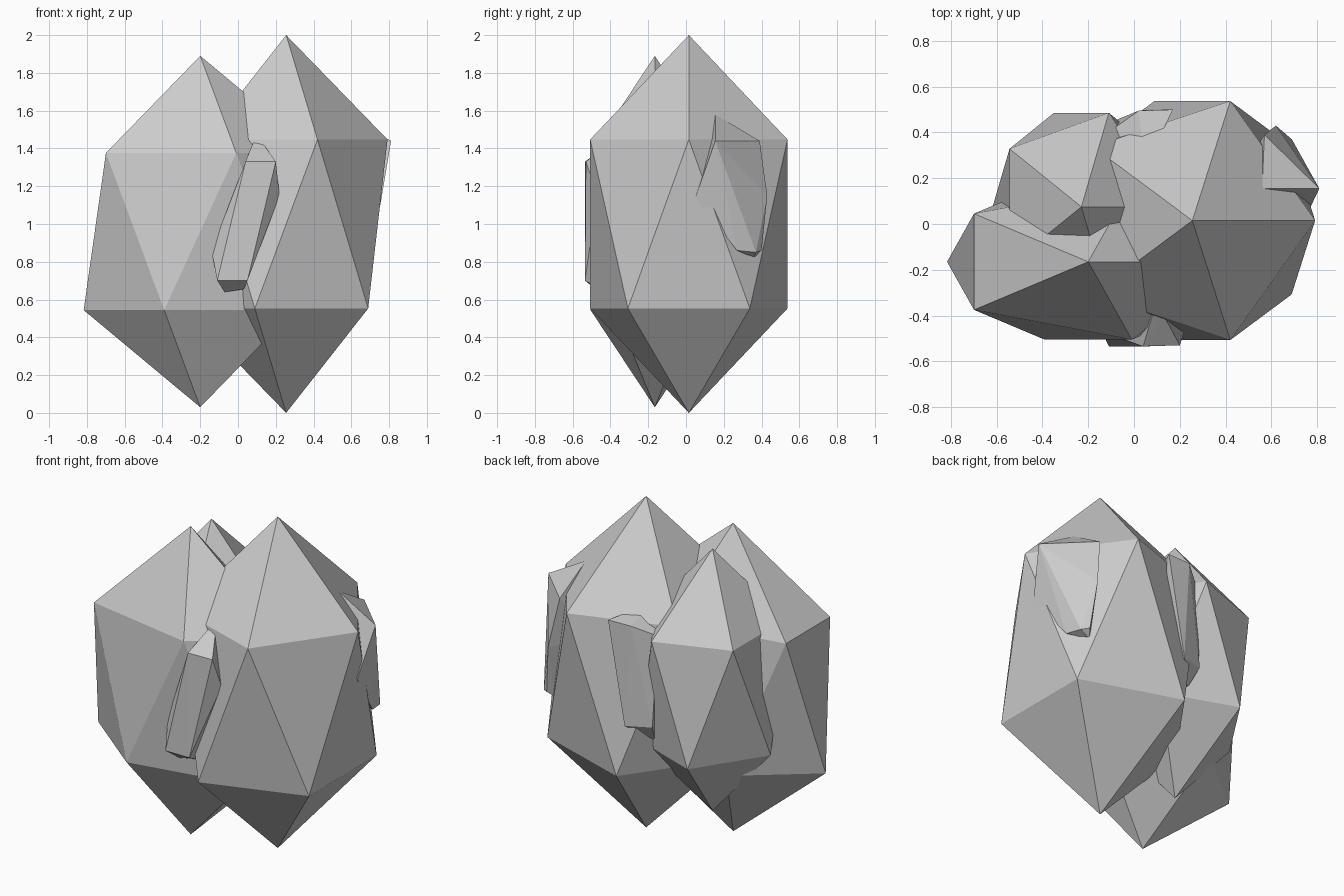
import bpy, bmesh
from mathutils import Vector

if "Cube" in bpy.data.objects:
    bpy.data.objects.remove(bpy.data.objects["Cube"])


def finish(bm, name):
    bmesh.ops.recalc_face_normals(bm, faces=bm.faces)
    mesh = bpy.data.meshes.new(name)
    bm.to_mesh(mesh)
    bm.free()
    obj = bpy.data.objects.new(name, mesh)
    bpy.context.collection.objects.link(obj)
    return obj


def boulder(name, center, radii):
    """Stretched 20-sided stone."""
    bm = bmesh.new()
    bmesh.ops.create_icosphere(bm, subdivisions=1, radius=1.0)
    for v in bm.verts:
        v.co = Vector(c + r * p for c, r, p in zip(center, radii, v.co))
    finish(bm, name)


def chip(name, points):
    """Small faceted shard: convex hull of a few corners."""
    bm = bmesh.new()
    for p in points:
        bm.verts.new(p)
    res = bmesh.ops.convex_hull(bm, input=bm.verts)
    loose = {g for g in res["geom_interior"] if isinstance(g, bmesh.types.BMVert)}
    if loose:
        bmesh.ops.delete(bm, geom=list(loose), context='VERTS')
    finish(bm, name)


# Three main stones
boulder("large_rock", (0.255, 0.015, 1.0), (0.60, 0.614, 1.0))
boulder("left_rock", (-0.20, -0.165, 0.96), (0.69, 0.40, 0.93))
boulder("back_rock", (-0.23, 0.075, 1.045), (0.434, 0.483, 0.79))

# Shard in the front cleft
chip("front_shard", [
    (0.04, -0.535, 1.33), (0.20, -0.53, 1.33), (0.05, -0.535, 0.70), (-0.11, -0.535, 0.70),
    (0.08, -0.40, 1.43), (0.13, -0.40, 1.43), (0.22, -0.47, 1.15), (0.03, -0.45, 0.655),
    (-0.07, -0.46, 0.64), (-0.14, -0.47, 0.86), (0.05, -0.25, 1.0)])

# Shard on the right flank
chip("right_shard", [
    (0.81, 0.155, 1.44), (0.56, 0.155, 1.58), (0.57, 0.39, 1.44), (0.71, 0.27, 0.86),
    (0.69, 0.37, 0.85), (0.62, 0.43, 1.15), (0.65, 0.40, 0.86), (0.62, 0.36, 0.82),
    (0.76, 0.05, 1.14), (0.45, 0.20, 1.15)])

# Shard on the back, between the large and back rocks
chip("back_shard", [
    (0.17, 0.50, 1.46), (0.02, 0.495, 1.46), (-0.10, 0.41, 1.40), (0.06, 0.50, 0.85),
    (-0.09, 0.45, 0.86), (-0.06, 0.38, 0.75), (0.05, 0.25, 1.5), (0.05, 0.25, 0.9)])
